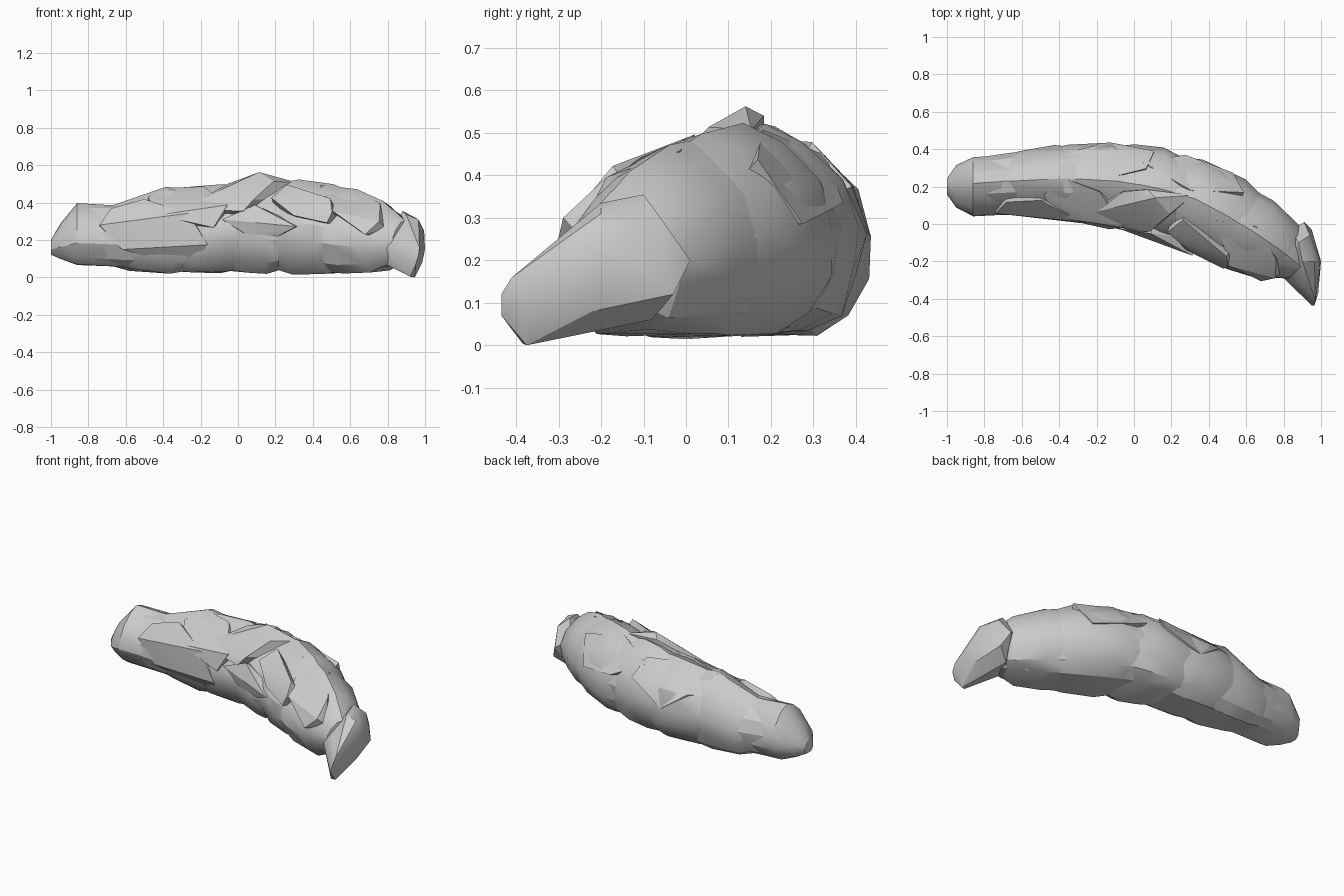
import bpy, bmesh, math, random
from mathutils import Vector

if "Cube" in bpy.data.objects:
    bpy.data.objects.remove(bpy.data.objects["Cube"])
random.seed(4)

# Spine stations: x, y, heading (deg), half width, bottom z, top z
SPINE = [
    (-1.0, .20, 0, .045, .12, .20), (-.95, .20, 0, .115, .095, .29), (-.86, .197, 0, .165, .068, .395),
    (-0.60, .215, 0, .185, .045, .40), (-0.40, .22, -2, .20, .03, .48),
    (-0.15, .21, -6, .225, .025, .485), (0.10, .17, -14, .24, .03, .515),
    (0.30, .115, -22, .248, .025, .515), (0.50, .01, -29, .245, .02, .50),
    (0.70, -.11, -38, .215, .02, .44), (0.82, -.19, -44, .15, .05, .37), (.885, -.235, -46, .09, .10, .31)]
# Rounded cross-section with a sloping front shoulder (u towards the outer side, v up)
SECTION = [(-.42, -1), (-.72, -.78), (-.96, -.3), (-.93, .1), (-.66, .52), (-.25, .9),
           (.12, 1), (.48, .85), (.84, .47), (1, 0), (.95, -.42), (.76, -.8), (.45, -1)]


def spine_at(x):
    x = max(SPINE[0][0], min(SPINE[-1][0], x))
    for a, b in zip(SPINE, SPINE[1:]):
        if x <= b[0]:
            t = (x - a[0]) / (b[0] - a[0])
            return [p + (q - p) * t for p, q in zip(a, b)]


def place(st, u, v):
    x, y, h, w, zb, zt = st
    h = math.radians(h)
    return Vector((x - math.sin(h) * u * w, y + math.cos(h) * u * w,
                   (zb + zt) / 2 + v * (zt - zb) / 2))


def finish(name, bm, angle=24):
    bmesh.ops.recalc_face_normals(bm, faces=bm.faces)
    me = bpy.data.meshes.new(name)
    bm.to_mesh(me)
    bm.free()
    ob = bpy.data.objects.new(name, me)
    bpy.context.collection.objects.link(ob)
    bpy.ops.object.select_all(action='DESELECT')
    ob.select_set(True)
    bpy.context.view_layer.objects.active = ob
    bpy.ops.object.shade_smooth_by_angle(angle=math.radians(angle))


def hull(name, pts):
    bm = bmesh.new()
    for p in pts:
        bm.verts.new(p)
    r = bmesh.ops.convex_hull(bm, input=bm.verts)
    loose = {g for g in r["geom_interior"] + r["geom_unused"] if isinstance(g, bmesh.types.BMVert)}
    bmesh.ops.delete(bm, geom=list(loose), context='VERTS')
    finish(name, bm)


def loft(name, stations, scale):
    bm = bmesh.new()
    rings = [[bm.verts.new(place(s, u * scale, v * scale)) for u, v in SECTION] for s in stations]
    n = len(SECTION)
    for a, b in zip(rings, rings[1:]):
        for i in range(n):
            bm.faces.new((a[i], a[(i + 1) % n], b[(i + 1) % n], b[i]))
    bm.faces.new(rings[0])
    bm.faces.new(rings[-1])
    finish(name, bm)


def chunk(name, rows):
    """Convex lump: rows of (x, width scale, height scale, skew); skew slides the front
    of the section along the spine so the seams run diagonally."""
    pts = []
    for x, sw, sh, skew in rows:
        for u, v in SECTION:
            j = random.uniform(.95, 1.02)
            pts.append(place(spine_at(x - skew * u), u * sw * j, v * sh * j))
    hull(name, pts)


def flake(name, pts):
    """Pastry layer: hull of surface points (x, angle from front over the top, radius)."""
    out = []
    for x, a, r in pts:
        a = math.radians(a)
        c, s = -math.cos(a), math.sin(a)
        k = (abs(c) ** 2.1 + abs(s) ** 2.1) ** (-1 / 2.1)
        for d in (1, .6):
            out.append(place(spine_at(x), c * k * r * d, s * k * r * d))
    hull(name, out)


loft("dough_core", SPINE, .94)

# Overlapping rolled lumps
chunk("left_end", [(-1, 1, 1, 0), (-.95, 1, 1, 0), (-.86, 1, 1, 0), (-.62, .92, .93, .03)])
chunk("left_roll", [(-.68, .86, .9, .05), (-.56, 1, 1.03, .05), (-.38, 1.02, 1.04, .05), (-.2, .9, .93, .06)])
chunk("inner_left_roll", [(-.42, .9, .94, .08), (-.28, 1, 1.02, .08), (-.08, 1.03, 1.01, .07), (.05, .9, .9, .06)])
chunk("middle_roll", [(-.12, .9, .9, .1), (.04, 1.01, 1.02, .08), (.16, 1.02, 1.03, .06), (.28, .9, .9, .05)])
chunk("inner_right_roll", [(.2, .9, .93, .05), (.32, 1.01, 1.03, .04), (.5, 1.01, 1.02, .02), (.62, .9, .92, 0)])
chunk("right_roll", [(.48, .93, .95, 0), (.62, 1.02, 1.02, 0), (.76, 1.02, 1.03, 0), (.84, .9, .9, 0)])

# Bent, faceted right tip
hull("right_tip", [(.77, -.2, .08), (.77, -.26, .18), (.88, -.31, .23), (.92, -.385, .004), (.945, -.375, 0),
                   (.95, -.435, .07), (.965, -.435, .12), (.97, -.41, .16), (.985, -.37, .08), (.9, -.2, .335),
                   (.965, -.2, .31), (.995, -.19, .25), (1, -.2, .15), (.98, -.22, .08), (.88, -.1, .355),
                   (.94, -.06, .3), (.84, -.03, .25), (.91, .01, .2), (.95, -.03, .12), (.87, -.08, .06)])

# Pointed layers wrapping over the front
flake("left_layer", [(-.74, 20, .9), (-.68, 58, .96), (-.5, 62, 1.0), (-.25, 22, 1.02),
                     (-.14, -20, 1.02), (-.2, -48, 1.0), (-.35, -52, 1.0), (-.62, -25, .98)])
flake("second_layer", [(-.48, 70, .96), (-.4, 100, 1.0), (-.18, 80, 1.02), (-.02, 30, 1.03),
                       (-.1, 2, 1.02), (-.42, 22, .98)])
flake("crest_layer", [(-.2, 45, .95), (-.05, 85, 1.02), (.07, 92, 1.12), (.12, 85, 1.2), (.22, 70, 1.05),
                      (.3, 100, .98), (.14, 35, 1.03), (.08, 20, 1.0), (-.18, 28, .98)])
flake("front_layer", [(-.05, 12, .97), (.15, 28, 1.0), (.42, 2, 1.0), (.3, -12, .99), (.1, -10, .98)])
flake("right_layer", [(.24, 40, .97), (.3, 66, 1.0), (.58, 48, 1.01), (.62, 28, 1.02), (.6, 12, 1.0), (.4, 16, .98)])
flake("outer_right_layer", [(.45, 85, .97), (.62, 105, 1.0), (.78, 80, 1.03), (.84, 35, 1.1), (.8, 5, 1.1), (.62, 30, .99)])
# Layers wrapping over the back
flake("back_left_layer", [(-.52, 120, .96), (-.3, 150, 1.0), (-.15, 180, 1.01), (.06, 155, 1.01), (.04, 120, 1.0), (-.2, 95, 1.0)])
flake("back_right_layer", [(.02, 130, .97), (.2, 165, 1.01), (.42, 175, 1.01), (.5, 135, 1.03), (.28, 105, 1.0)])
